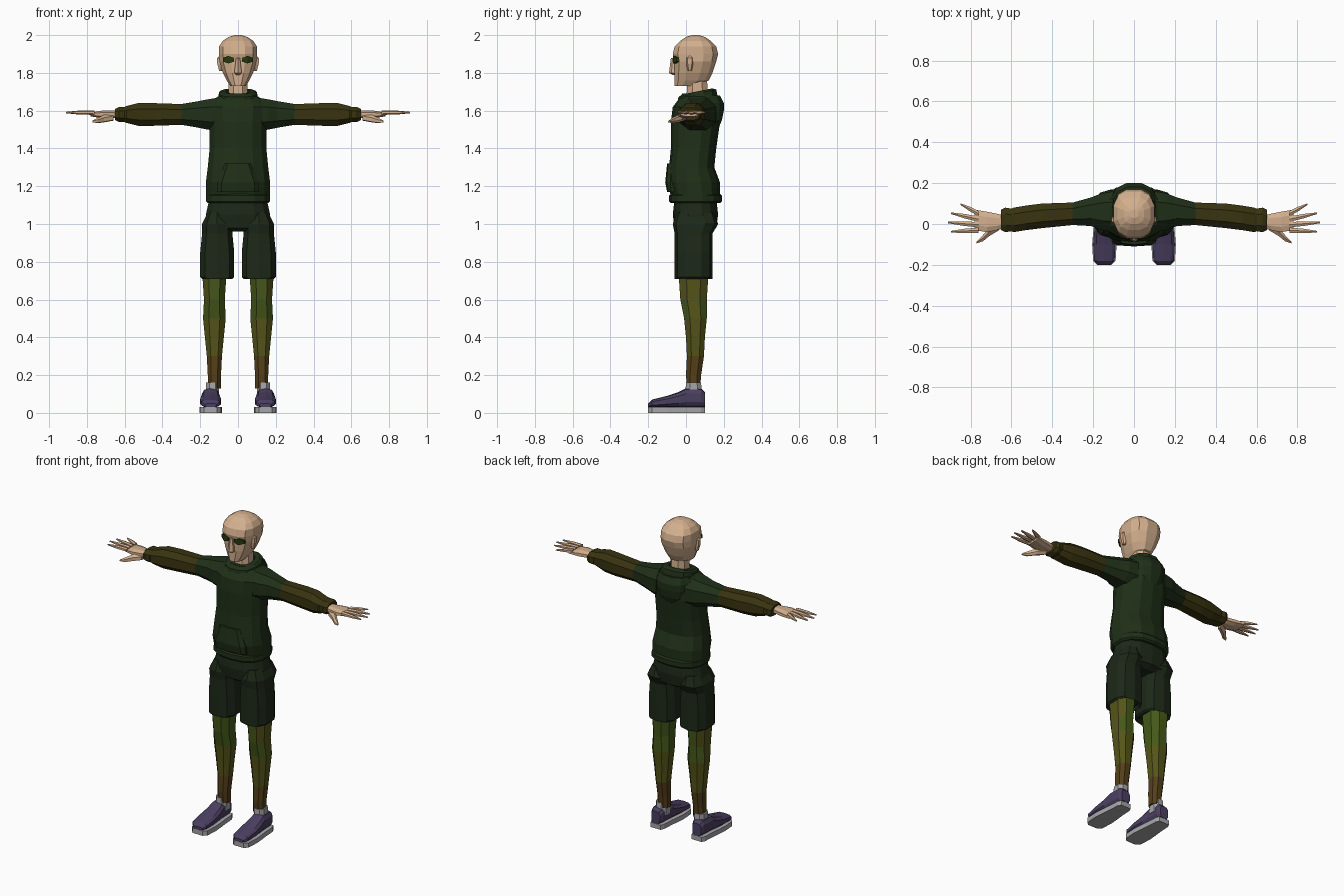
import bpy
import bmesh
import math
from mathutils import Vector

old = bpy.data.objects.get("Cube")
if old:
    bpy.data.objects.remove(old, do_unlink=True)


def material(name, red, green, blue):
    mat = bpy.data.materials.new(name)
    mat.use_nodes = True
    colour = (red, green, blue, 1)
    mat.diffuse_color = colour
    mat.node_tree.nodes["Principled BSDF"].inputs["Base Color"].default_value = colour
    return mat


skin = material("skin tan", .65, .43, .27)
hoodie_green = material("hoodie dark green", .014, .029, .009)
sleeve_olive = material("sleeve olive", .04, .033, .005)
shorts_green = material("shorts dark green", .012, .021, .009)
leg_green = material("leg green", .06, .1, .01)
leg_olive = material("leg olive", .09, .09, .01)
leg_brown = material("leg brown", .09, .05, .01)
shoe_purple = material("shoe purple", .07, .05, .12)
pale_grey = material("pale grey", .38, .38, .4)
eye_green = material("eye green", .02, .04, .004)


def outline(sides, power):
    """Rounded-box outline that exactly fills the unit square."""
    points = []
    for i in range(sides):
        angle = math.tau * (i + .5) / sides
        pair = (math.cos(angle), math.sin(angle))
        points.append([math.copysign(abs(v) ** (2 / power), v) for v in pair])
    wide = max(abs(p[0]) for p in points)
    deep = max(abs(p[1]) for p in points)
    return [(p[0] / wide, p[1] / deep) for p in points]


def place(axis, t, a, b, shift):
    """Put an outline point at t along the axis; shift bends the spine."""
    if axis == "x":
        return Vector((t, a + shift, b))
    if axis == "y":
        return Vector((a, t, b + shift))
    return Vector((a, b + shift, t))


def loft(name, base, rows, mats, axis="z", sides=8, power=2.4, side=1, slant=0, rule=None):
    """Skin rows of (position, half width, half depth, optional shift) from a base point."""
    bm = bmesh.new()
    rings = []
    for t, wide, deep, *shift in rows:
        ring = []
        for u, v in outline(sides, power):
            point = Vector(base) + place(axis, t, u * wide, v * deep, sum(shift))
            point.z += slant * point.y
            point.x *= side
            ring.append(bm.verts.new(point))
        rings.append(ring)
    for low, high in zip(rings, rings[1:]):
        for i in range(sides):
            j = (i + 1) % sides
            bm.faces.new((low[i], low[j], high[j], high[i]))
    bm.faces.new(rings[0])
    bm.faces.new(rings[-1])
    bmesh.ops.recalc_face_normals(bm, faces=bm.faces)
    bm.normal_update()
    if rule:
        for face in bm.faces:
            face.material_index = rule(face.calc_center_median(), face.normal * side)
    mesh = bpy.data.meshes.new(name)
    bm.to_mesh(mesh)
    bm.free()
    for mat in mats:
        mesh.materials.append(mat)
    obj = bpy.data.objects.new(name, mesh)
    bpy.context.collection.objects.link(obj)


def leg_colour(centre, normal):
    if centre.z < .3:
        return 2
    return 1 if centre.z < .5 or normal.x > .75 else 0


def sleeve_colour(centre, normal):
    return 0 if abs(centre.x) < .3 else 1


# Head, neck and nose
loft("head", (0, .05, 1.73), [
    (0, .04, .06, -.05), (.03, .06, .09, -.02), (.07, .08, .1, -.01),
    (.13, .1, .11), (.17, .1, .12), (.21, .1, .11), (.24, .08, .08),
    (.26, .05, .05), (.27, .02, .02),
], [skin], sides=12, power=2.6)
loft("neck", (0, .06, 1.64), [(0, .05, .06), (.14, .05, .05)], [skin])
loft("nose", (0, -.06, 1.79), [(0, .01, .01), (.01, .02, .03), (.09, .01, .02)],
     [skin], sides=6)

# Hooded top: body, hem, pouch pocket, hood and collar
waist = (0, .05, 1.1)
loft("hoodie_body", waist, [
    (.05, .17, .13), (.12, .17, .14, -.01), (.2, .16, .12, -.02), (.3, .15, .12, -.01),
    (.44, .15, .13), (.52, .16, .12), (.56, .13, .1, .01), (.59, .08, .08, .01),
], [hoodie_green], sides=14)
loft("hoodie_hem", waist, [(.01, .16, .13), (.02, .17, .14), (.05, .17, .14), (.06, .16, .13)],
     [hoodie_green], sides=14)
loft("pouch_pocket", (0, -.05, 1.17), [(0, .11, .05), (.05, .11, .06), (.15, .07, .05)],
     [hoodie_green], sides=10, power=4)
loft("hood", (0, .1, 1.5), [
    (0, .04, .03, .04), (.05, .09, .06, .03), (.1, .11, .1), (.14, .11, .1), (.18, .1, .09, -.01),
], [hoodie_green], sides=12)
loft("collar", (0, .06, 1.63), [
    (0, .11, .11), (.05, .1, .1), (.06, .09, .08), (.06, .06, .06), (.03, .06, .06),
], [hoodie_green], sides=12, slant=.2)

# Shorts hip section
loft("shorts_hips", (0, .05, 1), [
    (-.04, .06, .08), (-.02, .17, .11), (.05, .17, .12), (.14, .15, .11),
], [shorts_green], sides=14)

shoe_rows = [
    (-.2, .03, .01, .01), (-.18, .05, .02, .02), (-.1, .055, .03, .03),
    (-.04, .05, .04, .04), (0, .045, .05, .05), (.08, .04, .05, .05), (.1, .03, .04, .04),
]
sole_rows = [(t, wide + .005, .015) for t, wide, *_ in shoe_rows]

for side, label in ((1, "left_"), (-1, "right_")):
    # Eye plate and ear
    loft(label + "eye", (.05, -.05, 1.87), [
        (-.03, .02, .01), (0, .02, .02), (.03, .01, .01, .01),
    ], [eye_green], "x", 4, 8, side)
    loft(label + "ear", (.09, .02, 1.81), [
        (0, .01, .01), (.04, .02, .02), (.07, .02, .02), (.08, .01, .01),
    ], [skin], sides=6, side=side)

    # Sleeve with a gathered cuff
    loft(label + "sleeve", (0, .04, 1.58), [
        (.1, .1, .09, .02), (.16, .09, .08, .02), (.21, .07, .07, .02), (.3, .055, .055, .01),
        (.45, .06, .06), (.53, .06, .06, -.01), (.59, .06, .045, -.02),
        (.6, .055, .04, -.02), (.63, .06, .04, -.02), (.65, .05, .03, -.02),
    ], [hoodie_green, sleeve_olive], "x", side=side, rule=sleeve_colour)

    # Palm, thumb and a fan of four fingers
    loft(label + "palm", (0, .01, 1.58), [
        (.63, .03, .02), (.67, .04, .02), (.72, .05, .02), (.78, .05, .01, .01),
    ], [skin], "x", side=side)
    loft(label + "thumb", (0, -.02, 1.57), [
        (.66, .02, .02, .01), (.71, .02, .02, -.02), (.74, .015, .015, -.05),
        (.77, .005, .005, -.07),
    ], [skin], "x", 6, 2.2, side, slant=.3)
    for i, finger in enumerate(("index", "middle", "ring", "little")):
        spread = i - 1.5
        root, tip = .01 + .027 * spread, .03 + .045 * spread
        reach = .91 - .015 * (i - 1) ** 2
        loft(label + finger + "_finger", (0, 0, 1.59), [
            (.76, .013, .012, root), ((reach + .76) / 2, .011, .011, (root + tip) / 2),
            (reach, .004, .004, tip),
        ], [skin], "x", 6, 2.2, side)

    # Shorts leg with a turned hem
    loft(label + "shorts_leg", (.11, .04, .7), [
        (.03, .07, .08), (.01, .08, .1), (.02, .09, .1), (.15, .09, .1),
        (.25, .08, .1), (.3, .08, .12, .01), (.36, .05, .1, .01),
    ], [shorts_green], sides=10, power=2.8, side=side)

    # Bare leg, sock and shoe
    loft(label + "leg", (.125, .04, 0), [
        (.13, .035, .035), (.2, .035, .04), (.3, .04, .045, .01), (.4, .05, .05, .01),
        (.5, .06, .06, .01), (.6, .055, .07), (.75, .065, .08),
    ], [leg_green, leg_olive, leg_brown], side=side, rule=leg_colour)
    loft(label + "sock", (.135, .04, .08), [(0, .035, .045), (.08, .035, .04)],
         [pale_grey], side=side)
    loft(label + "shoe", (.145, 0, .03), shoe_rows, [shoe_purple], "y", 10, 3, side)
    loft(label + "sole", (.145, 0, .015), sole_rows, [pale_grey], "y", 4, 8, side)
